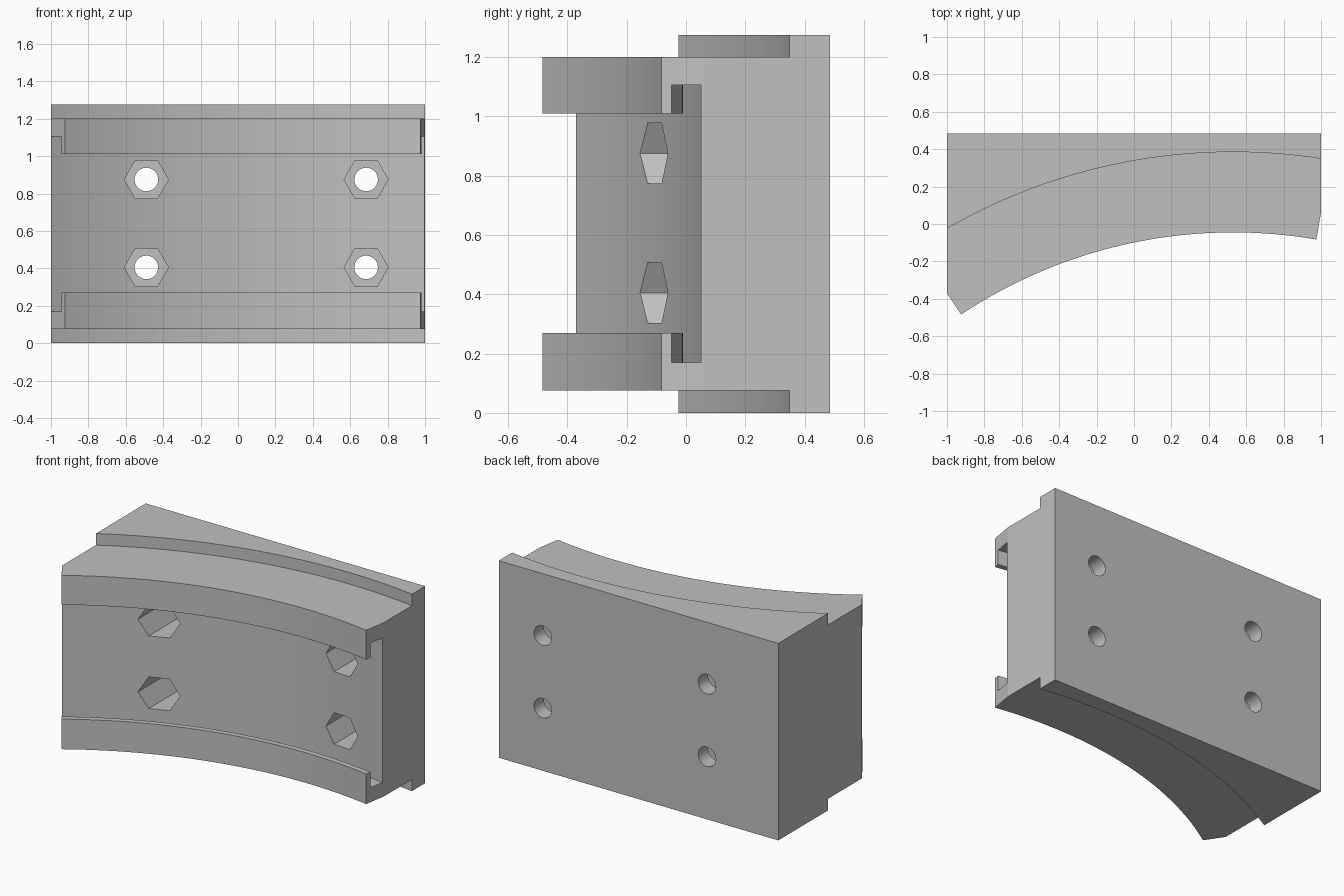
import bpy, bmesh, math
from mathutils import Matrix

cube = bpy.data.objects.get("Cube")
if cube:
    bpy.data.objects.remove(cube, do_unlink=True)

# Shared arc centre in plan, and main sizes
CX, CY = 0.53, -2.675
HEIGHT = 1.275
BACK = 0.485
LEFT_END, RIGHT_END = -0.586, 0.17

grey = bpy.data.materials.new("plain grey")
grey.use_nodes = True
colour = (0.53, 0.53, 0.53, 1)
grey.diffuse_color = colour
grey.node_tree.nodes["Principled BSDF"].inputs["Base Color"].default_value = colour


def arc(radius, a0, a1, steps=40):
    angles = [a0 + (a1 - a0) * i / steps for i in range(steps + 1)]
    return [(CX + radius * math.sin(a), CY + radius * math.cos(a)) for a in angles]


def ring(r0, r1):
    """Plan outline of a curved band running past both ends."""
    return arc(r0, -0.8, 0.35, 60) + arc(r1, 0.35, -0.8, 60)


def prism(name, outline, low, high, matrix=None):
    bm = bmesh.new()
    face = bm.faces.new([bm.verts.new((x, y, low)) for x, y in outline])
    top = bmesh.ops.extrude_face_region(bm, geom=[face])["geom"]
    bmesh.ops.translate(bm, vec=(0, 0, high - low),
                        verts=[v for v in top if isinstance(v, bmesh.types.BMVert)])
    if matrix:
        bm.transform(matrix)
    bmesh.ops.recalc_face_normals(bm, faces=bm.faces)
    mesh = bpy.data.meshes.new(name)
    bm.to_mesh(mesh)
    bm.free()
    mesh.materials.append(grey)
    obj = bpy.data.objects.new(name, mesh)
    bpy.context.scene.collection.objects.link(obj)
    return obj


def polygon(radius, sides):
    return [(radius * math.cos(math.tau * i / sides),
             radius * math.sin(math.tau * i / sides)) for i in range(sides)]


# Block: curved front, radial end bevels, flat sides and back
front = arc(2.63, LEFT_END, RIGHT_END)


def side_point(start, angle, x):
    return (x, start[1] + (x - start[0]) / math.tan(angle))


outline = front + [side_point(front[-1], RIGHT_END, 1), (1, BACK), (-1, BACK),
                   side_point(front[0], LEFT_END, -1)]
block = prism("curved_clamp_block", outline, 0, HEIGHT)

# Curved steps above and below, then the undercut slot and its mouth
cutters = [
    prism("top_step_cutter", ring(2.3, 3.06), 1.2, HEIGHT + 0.1),
    prism("bottom_step_cutter", ring(2.3, 3.06), -0.1, 0.075),
    prism("slot_cutter", ring(2.665, 2.765), 0.17, 1.105),
    prism("mouth_cutter", ring(2.4, 2.72), 0.27, 1.01),
]

# Bolt holes with deep hexagonal pockets
for x in (-0.49, 0.685):
    for z in (0.405, 0.875):
        place = Matrix.Translation((x, 0, z)) @ Matrix.Rotation(math.pi / 2, 4, "X")
        cutters.append(prism("hex_pocket_cutter", polygon(0.118, 6), -0.385, 0.24, place))
        cutters.append(prism("bolt_hole_cutter", polygon(0.063, 32), -0.6, -0.3, place))

for cutter in cutters:
    cutter.hide_render = True
    cut = block.modifiers.new(cutter.name, "BOOLEAN")
    cut.operation = "DIFFERENCE"
    cut.solver = "EXACT"
    cut.object = cutter

# Bake the cuts and drop the helpers
graph = bpy.context.evaluated_depsgraph_get()
result = bpy.data.meshes.new_from_object(block.evaluated_get(graph))
block.modifiers.clear()
block.data = result
for cutter in cutters:
    bpy.data.objects.remove(cutter, do_unlink=True)
